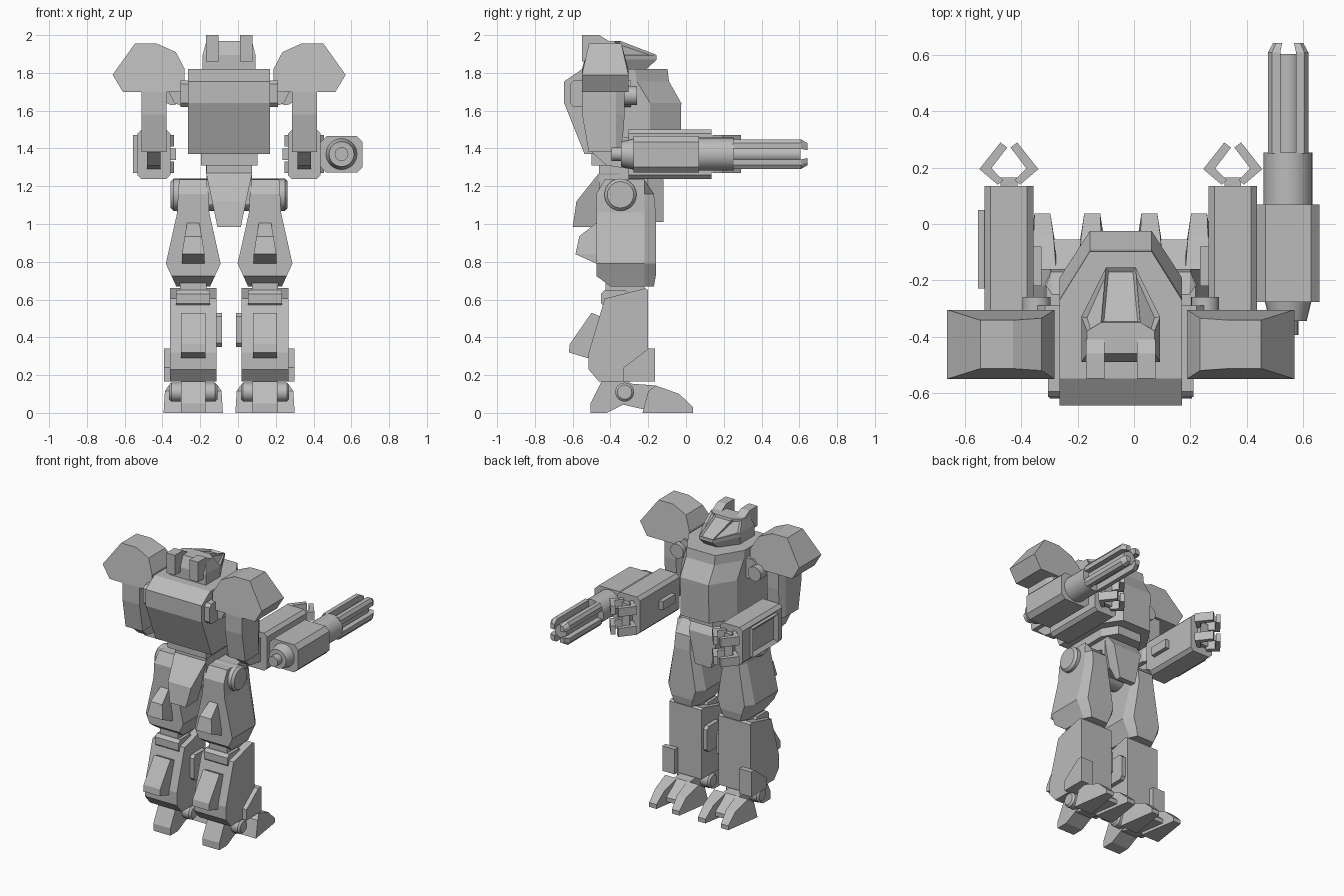
import bpy
import bmesh
from math import radians
from mathutils import Matrix, Vector

if "Cube" in bpy.data.objects:
    bpy.data.objects.remove(bpy.data.objects["Cube"], do_unlink=True)

BODY_X = -.047   # the side gun shifts the body off the centre line

grey = bpy.data.materials.new("armour grey")
grey.use_nodes = True
COLOUR = (.5, .5, .5, 1)
grey.diffuse_color = COLOUR
grey.node_tree.nodes["Principled BSDF"].inputs["Base Color"].default_value = COLOUR


def finish(name, bm, mirrored=False, smooth=False):
    """Turn a bmesh into a body-centred object, optionally mirrored left to right."""
    bmesh.ops.recalc_face_normals(bm, faces=bm.faces)
    mesh = bpy.data.meshes.new(name)
    bm.to_mesh(mesh)
    bm.free()
    mesh.materials.append(grey)
    part = bpy.data.objects.new(name, mesh)
    part.location.x = BODY_X
    bpy.context.collection.objects.link(part)
    if mirrored:
        part.modifiers.new("Mirror", "MIRROR").use_mirror_merge = False
    if smooth:
        bpy.ops.object.select_all(action="DESELECT")
        part.select_set(True)
        bpy.context.view_layer.objects.active = part
        bpy.ops.object.shade_smooth_by_angle(angle=radians(35))
    return part


def loft(name, rings, mirrored=False, inset=None):
    """Skin a list of equal point rings and cap both ends."""
    bm = bmesh.new()
    loops = [[bm.verts.new(point) for point in ring] for ring in rings]
    count = len(loops[0])
    for low, high in zip(loops, loops[1:]):
        for i in range(count):
            j = (i + 1) % count
            bm.faces.new((low[i], low[j], high[j], high[i]))
    bm.faces.new(loops[0])
    bm.faces.new(loops[-1])
    if inset:
        bmesh.ops.recalc_face_normals(bm, faces=bm.faces)
        chosen = [face for face in bm.faces if inset(face)]
        bmesh.ops.inset_individual(bm, faces=chosen, thickness=.014, depth=-.015)
    return finish(name, bm, mirrored)


def slab(name, profile, x, mirrored=True):
    """Extrude a (y, z) profile between two x positions."""
    return loft(name, [[(side, y, z) for y, z in profile] for side in x], mirrored)


def box(name, x, y, z, along=None, chamfer=.02, mirrored=True, inset=None):
    """Box from ranges; edges running along one axis can be chamfered."""
    bm = bmesh.new()
    bmesh.ops.create_cube(bm, size=1)
    for vert in bm.verts:
        vert.co = [(hi + lo) / 2 + c * (hi - lo) for c, (lo, hi) in zip(vert.co, (x, y, z))]
    if along is not None:
        edges = [e for e in bm.edges
                 if abs((e.verts[0].co - e.verts[1].co).normalized()[along]) > .9]
        bmesh.ops.bevel(bm, geom=edges, offset=chamfer, segments=1, affect="EDGES")
    if inset:
        bm.normal_update()
        chosen = [face for face in bm.faces if inset(face)]
        bmesh.ops.inset_individual(bm, faces=chosen, thickness=.035, depth=-.02)
    return finish(name, bm, mirrored)


def rod(name, centre, axis, length, radius, tip=None, mirrored=False, bevel=0):
    """Cylinder or cone frustum pointing along an axis."""
    bm = bmesh.new()
    turn = Vector(axis).to_track_quat("Z", "Y").to_matrix().to_4x4()
    bmesh.ops.create_cone(bm, cap_ends=True, segments=24, radius1=radius,
                          radius2=radius if tip is None else tip, depth=length,
                          matrix=Matrix.Translation(centre) @ turn)
    if bevel:
        rims = [e for e in bm.edges if any(len(f.verts) > 4 for f in e.link_faces)]
        bmesh.ops.bevel(bm, geom=rims, offset=bevel, segments=1, affect="EDGES")
    return finish(name, bm, mirrored, smooth=True)


def nosed(z, half, back, side, front, nose, centre=0):
    """Plan ring with a flat back and a narrower nose towards +y."""
    right = [(half, back), (half, side), (nose, front)]
    plan = right + [(-x, y) for x, y in reversed(right)]
    return [(centre + x, y, z) for x, y in plan]


X_AXIS, Y_AXIS = (1, 0, 0), (0, 1, 0)
LEG = .19      # leg centre, measured from the body centre
ARM = .398     # arm centre

# Torso: barrel chest with a sloped nose
loft("torso", [nosed(z, .217, back, side, front, .11) for z, back, side, front in (
    (1.37, -.537, -.19, -.03), (1.64, -.645, -.19, -.025),
    (1.755, -.645, -.26, -.09), (1.82, -.55, -.27, -.098))])
loft("waist", [nosed(z, .15, -.5, -.2, -.1, .09) for z in (1.31, 1.38)])
box("abdomen", (-.12, .12), (-.46, -.2), (1.1, 1.33), mirrored=False)

# Head: wedge with recessed visor panels
loft("head", [nosed(1.82, .14, -.49, -.33, -.21, .05),
              nosed(1.87, .14, -.49, -.33, -.155, .053),
              nosed(1.895, .14, -.49, -.33, -.155, .053),
              nosed(1.97, .12, -.46, -.38, -.35, .07)],
     inset=lambda f: f.normal.y > .2 and f.normal.z > .3 and f.normal.z < .98)
slab("head_fins", [(-.55, 1.86), (-.55, 2), (-.46, 2), (-.41, 1.97), (-.41, 1.86)],
     (.057, .123))

# Pelvis: hip axle with front and back skirts
rod("hip_axle", (0, -.347, 1.155), X_AXIS, .62, .085, bevel=.015)


def skirt(name, rows):
    loft(name, [[(-half, inner, z), (half, inner, z), (half, outer, z), (-half, outer, z)]
                for z, half, inner, outer in rows])


skirt("back_skirt", [(1.32, .122, -.35, -.4), (1.27, .122, -.35, -.46),
                     (1.12, .09, -.45, -.58), (.985, .062, -.47, -.6)])
skirt("front_skirt", [(1.31, .12, -.25, -.17), (1.235, .11, -.25, -.12),
                      (1.01, .062, -.16, -.12)])

# Shoulders: mounts and flared pauldrons
mount = [(.2, 1.76), (.27, 1.76), (.32, 1.7), (.29, 1.64), (.235, 1.62), (.2, 1.62)]
loft("shoulder_mounts", [[(x, y, z) for x, z in mount] for y in (-.53, -.29)], True)
box("back_shoulder_blocks", (.2, .258), (-.615, -.5), (1.62, 1.76), along=0)
rod("shoulder_joints", (.3, -.36, 1.68), Y_AXIS, .2, .05, mirrored=True)
flare = [(.235, 1.7, 0), (.235, 1.82, 0), (.282, 1.91, .03), (.383, 1.955, .037),
         (.499, 1.955, .037), (.617, 1.79, 0), (.563, 1.7, 0)]
loft("pauldrons", [[(x, -.428 + face * (.123 - taper), z) for x, z, taper in flare]
                   for face in (-1, 1)], True)

# Arms: upper arm, elbow, forearm
loft("upper_arms", [nosed(z, .066, back, -.37, front, .045, ARM) for z, back, front in (
    (1.38, -.515, -.34), (1.58, -.55, -.325), (1.72, -.55, -.325))], True)
slab("elbows", [(-.5, 1.46), (-.51, 1.39), (-.42, 1.31), (-.29, 1.29), (-.29, 1.46)],
     (ARM - .036, ARM + .036))
box("forearms", (ARM - .087, ARM + .087), (-.305, .135), (1.237, 1.5), along=1, chamfer=.022)
box("inner_wrist_studs", (.282, .32), (-.22, -.08), (1.34, 1.4))
box("forearm_panel", (-.508, -.47), (-.23, .05), (1.27, 1.47), mirrored=False,
    inset=lambda f: f.normal.x < -.9)

# Grippers: bent fingers in pairs on both sides of each wrist
box("wrists", (ARM - .03, ARM + .03), (.13, .165), (1.29, 1.45))
finger = [(.02, .155), (.04, .14), (.105, .195), (.03, .29), (.006, .272), (.062, .198)]
for side, word in ((-1, "inner"), (1, "outer")):
    for z, level in ((1.27, "lower"), (1.41, "upper")):
        loft(f"{level}_{word}_fingers", [[(ARM + side * x, y, height) for x, y in finger]
                                         for height in (z, z + .06)], True)

# Side gun on the left forearm
GUN_X, GUN_Z = .595, 1.37


def gun_rod(name, start, end, radius, tip=None):
    rod(name, (GUN_X, (start + end) / 2, GUN_Z), Y_AXIS, end - start, radius, tip)


box("gun_housing", (.485, .707), (-.277, .07), (1.272, 1.465), along=1, chamfer=.03,
    mirrored=False)
gun_rod("gun_sleeve", .06, .255, .087)
gun_rod("gun_rear_cap", -.345, -.27, .066, .084)
gun_rod("gun_rear_knob", -.395, -.34, .036)
gun_rod("gun_core", .25, .605, .045)
for sx in (-1, 1):
    for sz in (-1, 1):
        # Four corner rails with chamfered tips
        corners = [(.028, .028), (.072, .028), (.072, .058), (.058, .078), (.028, .078)]
        loft("gun_rail", [[(GUN_X + sx * x * size, y, GUN_Z + sz * z * size)
                           for x, z in corners]
                          for y, size in ((.25, 1), (.61, 1), (.643, .75))])

# Thighs: faceted shells with a wedge pod behind
loft("thighs", [nosed(z, half, back, -.22, front, half * .72, LEG)
                for z, half, back, front in (
    (.67, .09, -.4, -.17), (.725, .115, -.475, -.16), (.79, .145, -.475, -.16),
    (1.06, .085, -.475, -.16), (1.16, .08, -.475, -.17), (1.235, .075, -.43, -.25))], True)
pod = [(.79, .06, -.475), (.84, .06, -.585), (.935, .045, -.565), (1.01, .032, -.47)]
loft("thigh_pods", [[(LEG - half, y, z), (LEG + half, y, z),
                     (LEG + half, -.45, z), (LEG - half, -.45, z)]
                    for z, half, y in pod], True)
box("knees", (LEG - .07, LEG + .07), (-.425, -.22), (.55, .73))
box("knee_pins", (LEG - .09, LEG + .09), (-.45, -.3), (.56, .65), along=0)

# Shins: boxy shells with calf pods and side plates
slab("shins", [(-.43, .605), (-.215, .66), (-.2, .65), (-.2, .165), (-.46, .165),
               (-.515, .23), (-.515, .32)], (LEG - .124, LEG + .124))
slab("calf_pods", [(-.5, .53), (-.44, .505), (-.44, .29), (-.52, .29), (-.62, .32),
                   (-.615, .365)], (LEG - .064, LEG + .064))
slab("outer_shin_plates", [(-.165, .34), (-.2, .34), (-.33, .24), (-.33, .165),
                           (-.165, .165)], (LEG + .06, LEG + .155))
box("inner_shin_plates", (.037, .08), (-.37, -.22), (.35, .53), along=0)

# Feet: ankle axle, heel and two splayed toes
rod("ankles", (LEG, -.325, .11), X_AXIS, .256, .05, mirrored=True, bevel=.012)
slab("heels", [(-.505, 0), (-.505, .05), (-.435, .19), (-.3, .19), (-.3, .06),
               (-.42, 0)], (LEG - .066, LEG + .066))
slab("foot_bridges", [(-.36, .05), (-.36, .16), (-.16, .145), (-.055, .05),
                      (-.055, .02), (-.23, .02)], (LEG - .06, LEG + .06))
toe = [(-.23, 0, .018, .157), (-.2, .115, .03, .15), (-.16, .145, .04, .13),
       (-.035, .1, .05, .12), (.037, .03, .06, .117), (.037, 0, .06, .117)]
for side, word in ((-1, "inner"), (1, "outer")):
    loft(f"{word}_toes", [[(LEG + side * row[edge], row[0], row[1]) for row in toe]
                          for edge in (2, 3)], True)
